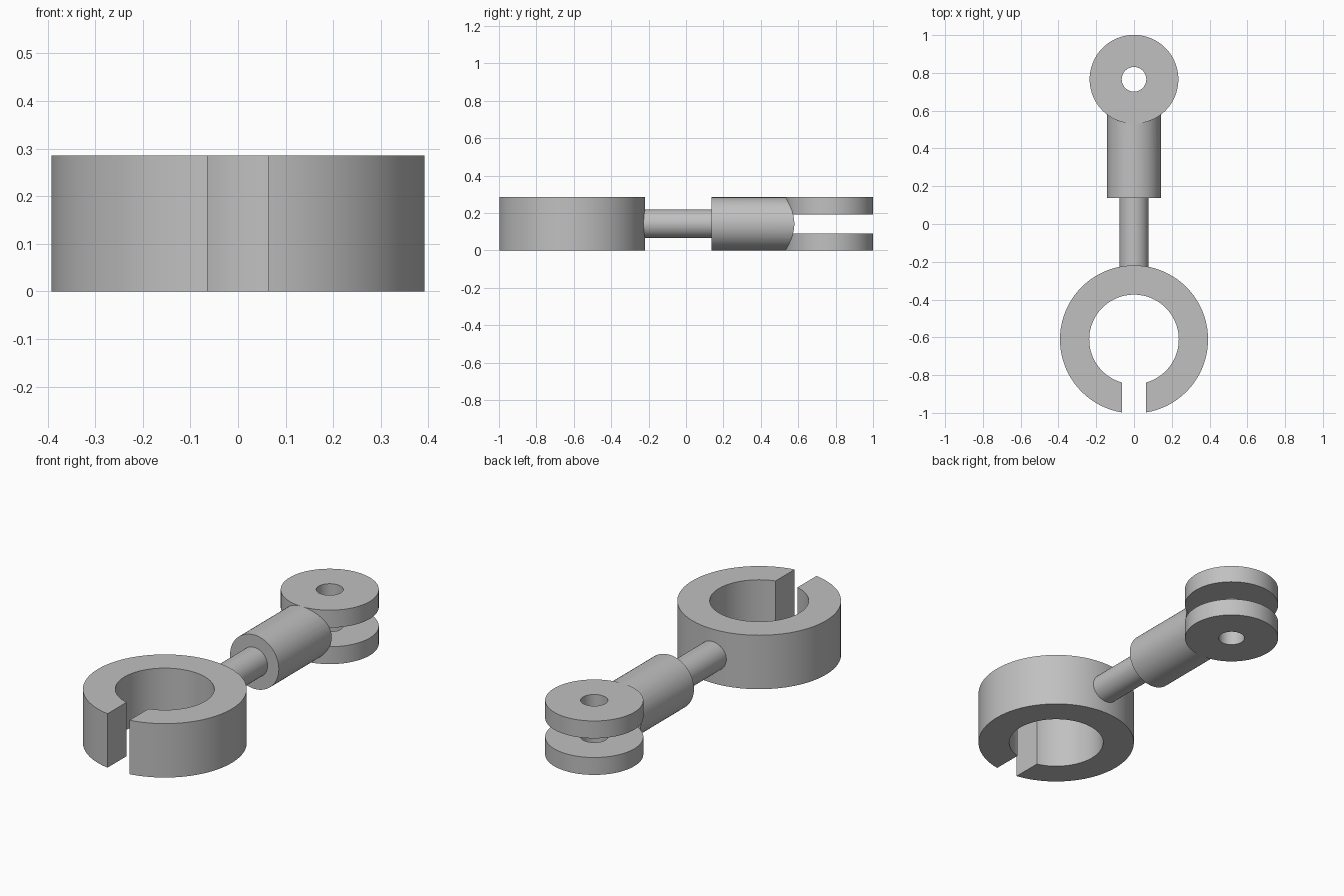
import bpy
import bmesh
from math import radians, sin, cos, asin, pi

if "Cube" in bpy.data.objects:
    bpy.data.objects.remove(bpy.data.objects["Cube"], do_unlink=True)

HEIGHT = 0.285
MID = HEIGHT / 2
PLATE = 0.092
EYE_Y, EYE_R = 0.766, 0.235
SEGMENTS = 96

steel = bpy.data.materials.new("plain grey")
steel.use_nodes = True
grey = (0.53, 0.53, 0.53, 1)
steel.diffuse_color = grey
steel.node_tree.nodes["Principled BSDF"].inputs["Base Color"].default_value = grey


def finish(obj):
    obj.data.materials.append(steel)
    bpy.ops.object.select_all(action="DESELECT")
    obj.select_set(True)
    bpy.context.view_layer.objects.active = obj
    bpy.ops.object.shade_smooth_by_angle(angle=radians(30))
    return obj


def washer(name, y, r_in, r_out, z0, z1, slot=0):
    """Flat ring with an optional parallel-sided slot facing the front."""
    bm = bmesh.new()
    sections = []
    count = SEGMENTS + 1 if slot else SEGMENTS
    for i in range(count):
        section = []
        for r, z in ((r_in, z0), (r_out, z0), (r_out, z1), (r_in, z1)):
            gap = asin(slot / r)
            a = -pi / 2 + gap + (2 * pi - 2 * gap) * i / SEGMENTS
            section.append(bm.verts.new((r * cos(a), y + r * sin(a), z)))
        sections.append(section)
    following = sections[1:] if slot else sections[1:] + sections[:1]
    for a, b in zip(sections, following):
        for k in range(4):
            n = (k + 1) % 4
            bm.faces.new((a[k], b[k], b[n], a[n]))
    if slot:
        bm.faces.new(sections[0])
        bm.faces.new(sections[-1])
    bmesh.ops.recalc_face_normals(bm, faces=bm.faces)
    mesh = bpy.data.meshes.new(name)
    bm.to_mesh(mesh)
    bm.free()
    obj = bpy.data.objects.new(name, mesh)
    bpy.context.collection.objects.link(obj)
    return finish(obj)


def bar(name, radius, y0, y1):
    """Round bar lying along y at mid height."""
    bpy.ops.mesh.primitive_cylinder_add(
        vertices=64, radius=radius, depth=y1 - y0,
        location=(0, (y0 + y1) / 2, MID), rotation=(pi / 2, 0, 0))
    obj = bpy.context.object
    obj.name = name
    return finish(obj)


# Slotted clamp ring
washer("clamp_ring", -0.611, 0.237, 0.392, 0, HEIGHT, slot=0.064)

# Two eye plates of the fork
washer("lower_eye_plate", EYE_Y, 0.065, EYE_R, 0, PLATE)
washer("upper_eye_plate", EYE_Y, 0.065, EYE_R, HEIGHT - PLATE, HEIGHT)

# Thin rod and thick barrel
bar("rod", 0.077, -0.26, 0.16)
barrel = bar("barrel", MID, 0.137, 0.65)

# Hollow the barrel end to seat the eye plates
bpy.ops.mesh.primitive_cylinder_add(
    vertices=SEGMENTS, radius=EYE_R, depth=1, location=(0, EYE_Y, MID))
cutter = bpy.context.object
cutter.name = "barrel_end_cutter"
trim = barrel.modifiers.new("trim", "BOOLEAN")
trim.operation = "DIFFERENCE"
trim.solver = "EXACT"
trim.object = cutter
bpy.context.view_layer.objects.active = barrel
# Trim runs before the smoothing step
bpy.ops.object.modifier_move_to_index(modifier="trim", index=0)
bpy.ops.object.modifier_apply(modifier="trim")
bpy.data.objects.remove(cutter, do_unlink=True)
finish_barrel = barrel.data
finish_barrel.materials.clear()
finish(barrel)
